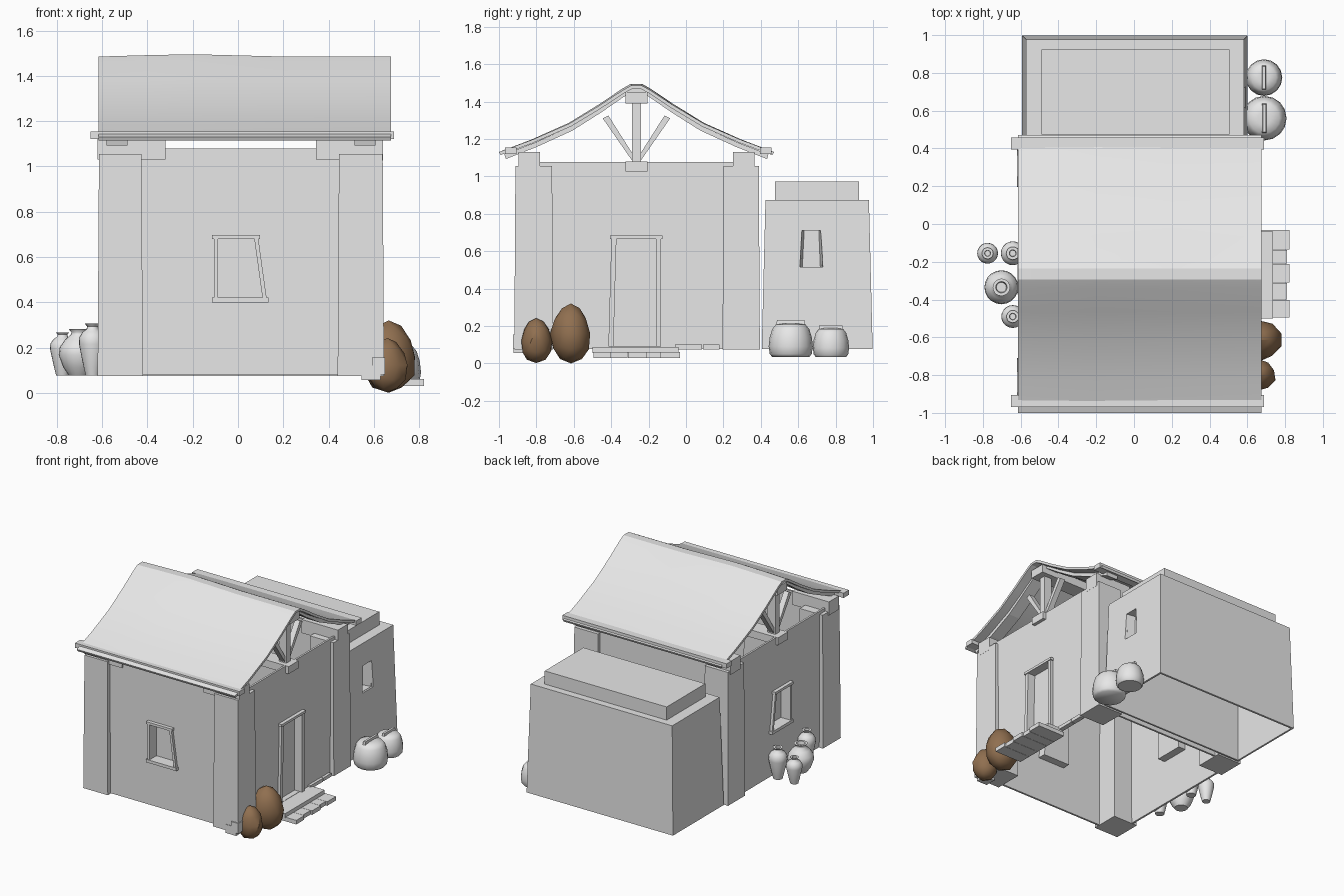
import bpy, bmesh, math, random
from mathutils import Vector

random.seed(4)
cube = bpy.data.objects.get("Cube")
if cube:
    bpy.data.objects.remove(cube, do_unlink=True)


def material(name, rgb):
    m = bpy.data.materials.new(name)
    m.use_nodes = True
    m.diffuse_color = (*rgb, 1)
    m.node_tree.nodes["Principled BSDF"].inputs["Base Color"].default_value = (*rgb, 1)
    return m


GREY = material("plain_grey", (0.8, 0.8, 0.8))
BROWN = material("rock_brown", (0.28, 0.16, 0.08))


def finish(name, bm, mat=GREY, smooth=None):
    bmesh.ops.recalc_face_normals(bm, faces=bm.faces)
    me = bpy.data.meshes.new(name)
    bm.to_mesh(me)
    bm.free()
    me.materials.append(mat)
    ob = bpy.data.objects.new(name, me)
    bpy.context.collection.objects.link(ob)
    if smooth:
        activate(ob)
        bpy.ops.object.shade_smooth_by_angle(angle=math.radians(smooth))
    return ob


def activate(ob):
    bpy.ops.object.select_all(action='DESELECT')
    ob.select_set(True)
    bpy.context.view_layer.objects.active = ob


def loft(name, rings, caps=(True, True), **kw):
    """Skin a list of equal-length point rings."""
    bm = bmesh.new()
    rows = [[bm.verts.new(p) for p in ring] for ring in rings]
    n = len(rows[0])
    for a, b in zip(rows, rows[1:]):
        for i in range(n):
            bm.faces.new((a[i], a[(i + 1) % n], b[(i + 1) % n], b[i]))
    for row, cap in zip((rows[0], rows[-1]), caps):
        if cap:
            bm.faces.new(row)
    return finish(name, bm, **kw)


def prism(name, axis, a, b, shape, shape_b=None):
    """Extrude a (u, z) outline along X or Y from a to b."""
    put = (lambda t, u, z: (t, u, z)) if axis == 'X' else (lambda t, u, z: (u, t, z))
    return loft(name, [[put(a, *p) for p in shape], [put(b, *p) for p in shape_b or shape]])


def block(name, x, y, z, taper=0.0, caps=(True, True)):
    def ring(t, h):
        return [(x[0] + t, y[0] + t, h), (x[1] - t, y[0] + t, h),
                (x[1] - t, y[1] - t, h), (x[0] + t, y[1] - t, h)]
    return loft(name, [ring(0, z[0]), ring(taper, z[1])], caps)


def lathe(name, at, profile, sides=20, squash=1.0):
    rings = [[(at[0] + r * math.cos(k * math.tau / sides),
               at[1] + r * squash * math.sin(k * math.tau / sides), z)
              for k in range(sides)] for r, z in profile]
    return loft(name, rings, smooth=50)


def modify(ob, kind, **settings):
    activate(ob)
    m = ob.modifiers.new(kind.lower(), kind)
    for k, v in settings.items():
        setattr(m, k, v)
    bpy.ops.object.modifier_apply(modifier=m.name)


def recess(name, wall, axis, face, out, shape, depth, inner=None):
    """Cut a blind opening with a backing box behind the wall."""
    inner = inner or shape
    cu = sum(p[0] for p in shape) / 4
    cz = sum(p[1] for p in shape) / 4
    big = [(u + math.copysign(.012, u - cu), z + math.copysign(.012, z - cz)) for u, z in shape]
    back = prism(name, axis, face - out * .012, face - out * (depth + .012), big)
    cutter = prism("cutter", axis, face + out * .06, face - out * depth, shape, inner)
    for ob in (wall, back):
        modify(ob, 'BOOLEAN', operation='DIFFERENCE', object=cutter, solver='EXACT')
    bpy.data.objects.remove(cutter, do_unlink=True)


def trim(name, axis, face, out, shape, w, sill=True):
    """Frame bars around an opening given as bl, br, tr, tl."""
    bl, br, tr, tl = shape
    a, b = face - out * .01, face + out * .02
    prism(name + "_jamb_a", axis, a, b, [(bl[0] - w, bl[1]), bl, tl, (tl[0] - w, tl[1])])
    prism(name + "_jamb_b", axis, a, b, [br, (br[0] + w, br[1]), (tr[0] + w, tr[1]), tr])
    bars = [("lintel", tl, tr, 0, .018)] + ([("sill", bl, br, -.022, 0)] if sill else [])
    for label, p, q, lo, hi in bars:
        e = w + .008
        prism(f"{name}_{label}", axis, a, b + out * .006,
              [(p[0] - e, p[1] + lo), (q[0] + e, q[1] + lo),
               (q[0] + e, q[1] + hi), (p[0] - e, p[1] + hi)])


# Main house: open shell with corner pillars
WX, WY = (-.59, .615), (-.885, .365)
walls = block("house_walls", WX, WY, (.078, 1.078), caps=(False, False))
modify(walls, 'SOLIDIFY', thickness=.02, offset=-1)
for sx, x in (("right", (-.62, -.42)), ("left", (.44, .645))):
    for sy, y in (("front", (-.918, -.71)), ("back", (.195, .395))):
        block(f"{sy}_{sx}_pillar", x, y, (.075, 1.055), .006)
for sx, x in (("right", (-.62, -.32)), ("left", (.345, .64))):
    for sy, y in (("front", (-.895, -.78)), ("back", (.25, .365))):
        block(f"{sy}_{sx}_wall_plate", x, y, (1.03, 1.13))

# Windows and door
front_window = [(-.088, .42), (.108, .42), (.072, .68), (-.088, .68)]
recess("front_window_recess", walls, 'Y', WY[0], -1, front_window, .06)
trim("front_window", 'Y', WY[0], -1, front_window, .018)
side_window = [(u - .26, z) for u, z in front_window]
recess("side_window_recess", walls, 'X', WX[0], -1, side_window, .06)
trim("side_window", 'X', WX[0], -1, side_window, .018)
door = [(-.388, .09), (-.16, .09), (-.16, .665), (-.372, .665)]
recess("door_recess", walls, 'X', WX[1], 1, door, .04)
trim("door", 'X', WX[1], 1, door, .027, sill=False)

# Roof sheet with a slightly bowed ridge
MID = -.265
half = [(.735, 1.13), (.56, 1.195), (.36, 1.282), (.2, 1.378), (.075, 1.46), (.03, 1.485)]
top = [(MID - d, z) for d, z in half] + [(MID + d, z) for d, z in reversed(half)]
under = [(y + math.copysign(.008, MID - y), z - .016) for y, z in reversed(top)]
stations = [(-.615, 0), (-.4, .006), (-.2, .01), (.2, 0), (.675, 0)]
loft("roof", [[(x, y, z + bow * (z - 1.1) / .38) for y, z in top + under]
              for x, bow in stations], smooth=25)

# Roof timbers
inner = [(MID + (y - MID) * .96, z - .012) for y, z in top]
lower = [(MID + (y - MID) * .95, z - .037) for y, z in reversed(top)]
for side, x0 in (("right", -.58), ("left", .515)):
    x1 = x0 + .092
    prism(f"{side}_rafters", 'X', x0, x1, inner + lower)
    block(f"{side}_king_post", (x0 + .02, x1 - .01), (MID - .024, MID + .024), (1.07, 1.4))
    for s in (-1, 1):
        prism(f"{side}_brace", 'X', x0 + .03, x1 - .02,
              [(MID + s * d, z) for d, z in ((.02, 1.08), (.02, 1.12), (.15, 1.325), (.18, 1.31))])
block("ridge_beam", (-.6, .645), (MID - .058, MID + .058), (1.39, 1.45))
block("cross_beam", (-.605, .64), (MID - .058, MID + .058), (1.025, 1.08))
for side, y in (("front", (-.968, -.905)), ("back", (.395, .458))):
    block(f"{side}_eave_beam", (-.652, .688), y, (1.12, 1.155))

# Rear annex with raised roof slab
annex = block("annex_walls", (-.592, .602), (.405, .998), (.078, .875), .02, (False, True))
modify(annex, 'SOLIDIFY', thickness=.02, offset=-1)
block("annex_roof_slab", (-.49, .505), (.475, .925), (.865, .972))
recess("annex_window_recess", annex, 'X', .588, 1,
       [(.598, .515), (.742, .515), (.728, .712), (.608, .712)], .07,
       [(.622, .515), (.718, .515), (.71, .712), (.632, .712)])

# Door steps and loose stones
block("upper_step", (.6, .735), (-.5, -.04), (.055, .088))
edges = [-.495, -.4, -.31, -.21, -.135, -.03]
for i, (a, b) in enumerate(zip(edges, edges[1:])):
    block("step_stone", (.6, .822 - .012 * (i % 2)), (a, b - .002), (.03, .06))
for a, b in ((-.06, .085), (.09, .18)):
    block("wall_base_stone", (.6, .635), (a, b), (.075, .1))
block("corner_stone", (.592, .65), (-.926, -.865), (.08, .155))
block("corner_footing", (.545, .63), (-.922, -.84), (.057, .12))

# Brown boulders
for at, size in (((.665, -.615, .16), (.118, .108, .16)), ((.66, -.8, .122), (.09, .085, .12))):
    bm = bmesh.new()
    bmesh.ops.create_icosphere(bm, subdivisions=2, radius=1)
    for v in bm.verts:
        k = random.uniform(.94, 1.05) * (1 - .16 * v.co.z)
        v.co = Vector((v.co.x * k * size[0], v.co.y * k * size[1], v.co.z * size[2])) + Vector(at)
    finish("boulder", bm, BROWN, smooth=30)

# Clay jars
slim = [(.028, 0), (.036, .03), (.055, .115), (.054, .14), (.04, .16), (.024, .17),
        (.021, .18), (.03, .19), (.016, .19), (.014, .165)]
wide = [(.045, 0), (.07, .035), (.09, .09), (.085, .125), (.06, .16), (.036, .18),
        (.034, .19), (.046, .205), (.03, .205), (.026, .18)]
for at, prof, wide_by, tall_by in (((-.775, -.155), slim, 1, 1), ((-.642, -.155), slim, 1.15, 1.2),
                                   ((-.642, -.49), slim, 1.1, 1.2), ((-.702, -.335), wide, 1, 1)):
    lathe("jar", at, [(r * wide_by, .077 + z * tall_by) for r, z in prof])

# Tied sacks beside the annex
sack = [(.84, 0), (.95, .08), (1, .3), (.96, .55), (.84, .8), (.68, .93), (.3, .97)]
for at, r, h in (((.69, .56), .118, .185), ((.688, .775), .097, .16)):
    lathe("sack", at, [(r * k, .035 + h * z) for k, z in sack], 16)
    block("sack_seam", (at[0] - .012, at[0] + .012), (at[1] - r * .66, at[1] + r * .66),
          (.035 + h * .9, .035 + h * 1.06), .004)
